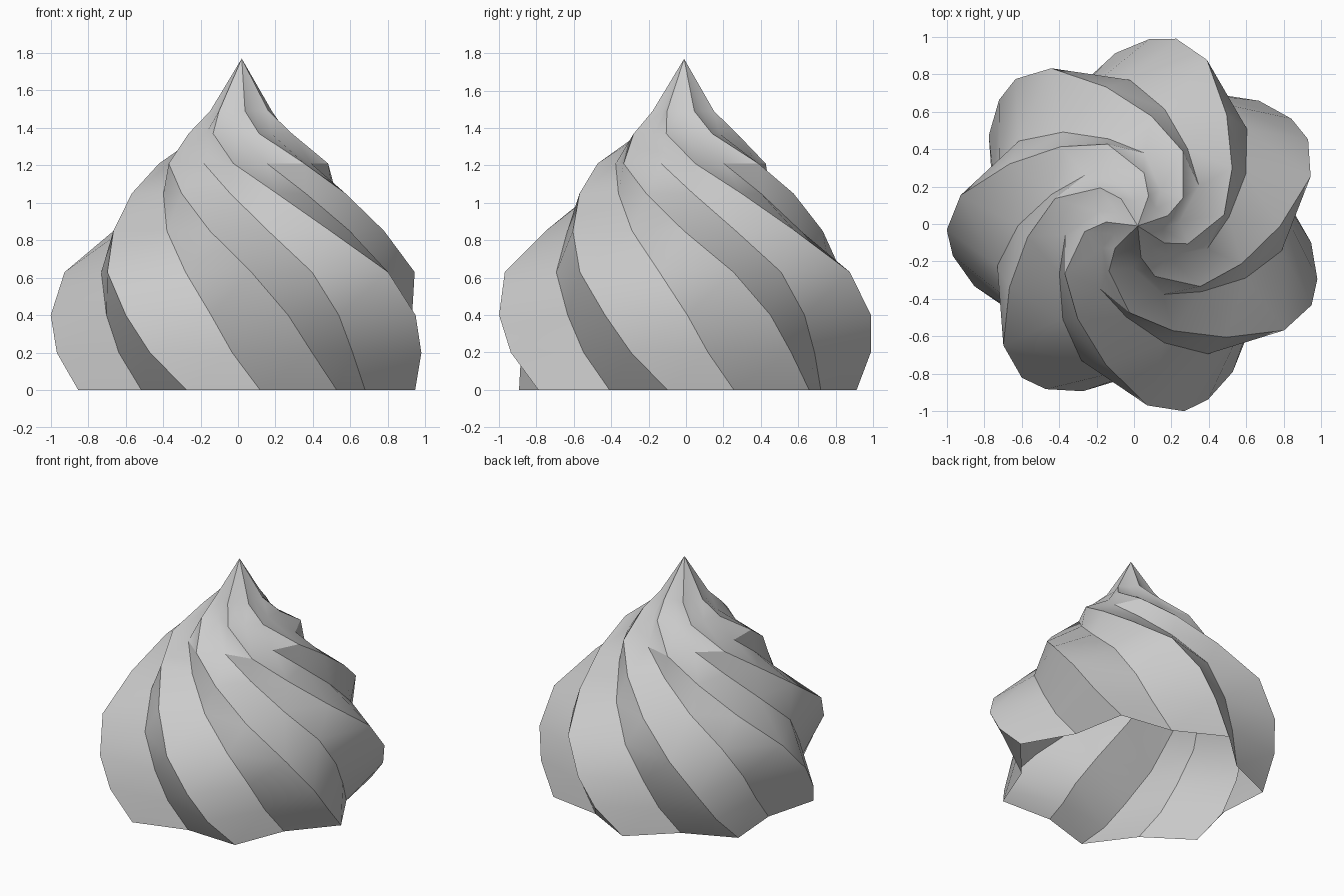
import bpy, bmesh
from math import radians, cos, sin, pi

if "Cube" in bpy.data.objects:
    bpy.data.objects.remove(bpy.data.objects["Cube"])

LOBES = 7
AXIS = (0.02, -0.01)
# levels of the piped swirl: height, ridge radius, valley radius, clockwise twist in degrees
LEVELS = [
    (0.00, 0.93, 0.77, 0),
    (0.20, 1.00, 0.80, 11),
    (0.40, 1.02, 0.81, 19),
    (0.63, 0.96, 0.78, 30),
    (0.85, 0.76, 0.64, 46),
    (1.05, 0.59, 0.49, 66),
    (1.21, 0.465, 0.39, 90),
    (1.37, 0.285, 0.225, 117),
    (1.49, 0.17, 0.135, 130),
]

# twisted star-shaped shell, open underneath
bm = bmesh.new()
rings = []
for z, ridge, valley, twist in LEVELS:
    ring = []
    for i in range(LOBES * 2):
        r = valley if i % 2 else ridge
        a = radians(-5.5 - twist) + i * pi / LOBES
        ring.append(bm.verts.new((AXIS[0] + r * cos(a), AXIS[1] + r * sin(a), z)))
    rings.append(ring)

n = LOBES * 2
for low, high in zip(rings, rings[1:]):
    for i in range(n):
        j = (i + 1) % n
        bm.faces.new((low[i], low[j], high[j], high[i]))

# pointed tip
tip = bm.verts.new((*AXIS, 1.77))
for i in range(n):
    bm.faces.new((rings[-1][i], rings[-1][(i + 1) % n], tip))

mesh = bpy.data.meshes.new("cream_swirl")
bm.to_mesh(mesh)
bm.free()
swirl = bpy.data.objects.new("cream_swirl", mesh)
bpy.context.collection.objects.link(swirl)
bpy.context.view_layer.objects.active = swirl
swirl.select_set(True)
bpy.ops.object.shade_smooth_by_angle(angle=radians(30))
